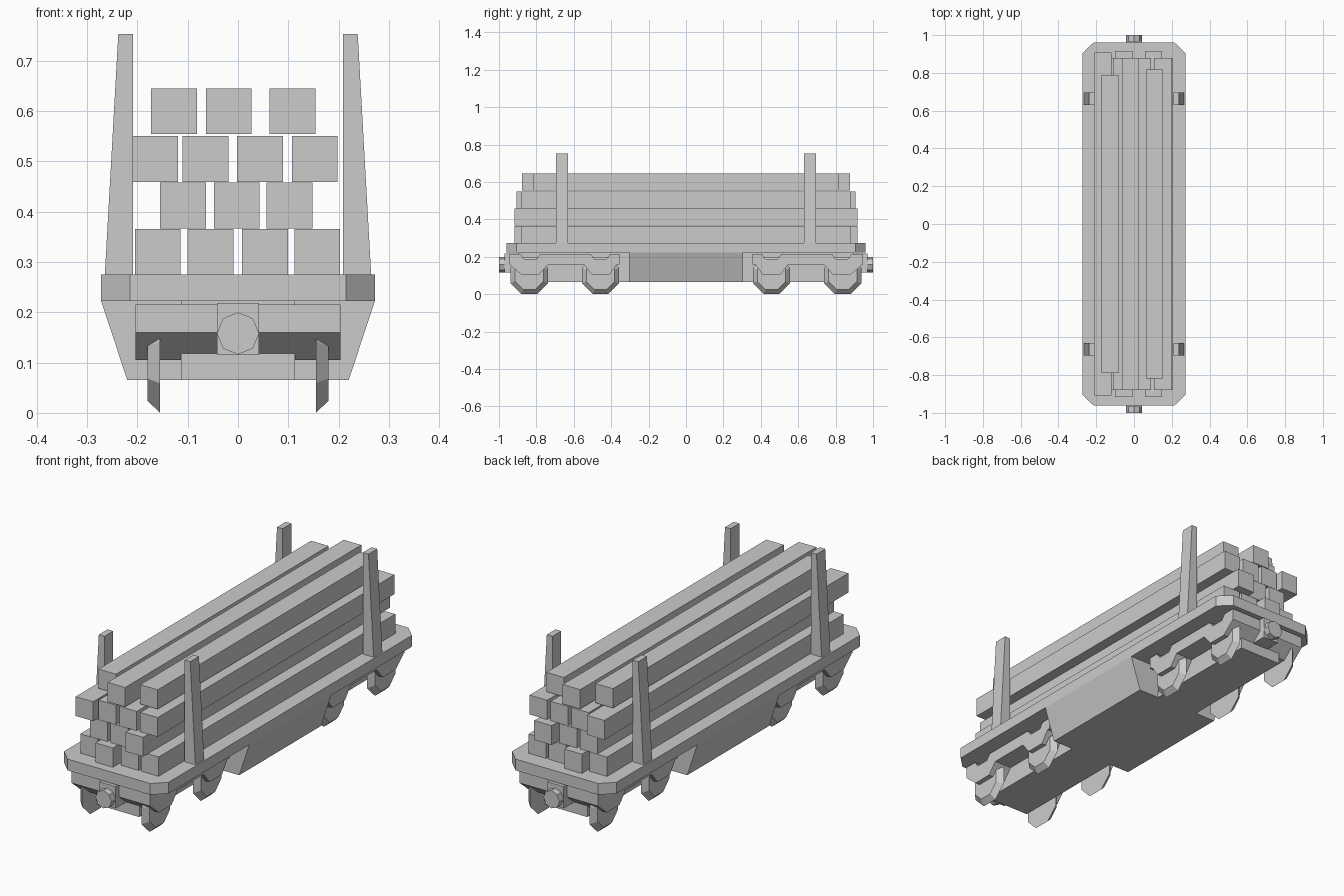
import bpy, bmesh, math

if "Cube" in bpy.data.objects:
    bpy.data.objects.remove(bpy.data.objects["Cube"])


def prism(name, profile, axis, a, b):
    """Extrude a closed 2D profile from a to b along an axis."""
    place = {'x': lambda p, t: (t, p[0], p[1]),
             'y': lambda p, t: (p[0], t, p[1]),
             'z': lambda p, t: (p[0], p[1], t)}[axis]
    bm = bmesh.new()
    base = bm.faces.new([bm.verts.new(place(p, a)) for p in profile])
    ext = bmesh.ops.extrude_face_region(bm, geom=[base])
    top = [v for v in ext['geom'] if isinstance(v, bmesh.types.BMVert)]
    i = 'xyz'.index(axis)
    for v in top:
        v.co[i] = b
    bmesh.ops.recalc_face_normals(bm, faces=bm.faces)
    return finish(name, bm)


def finish(name, bm):
    me = bpy.data.meshes.new(name)
    bm.to_mesh(me)
    bm.free()
    ob = bpy.data.objects.new(name, me)
    bpy.context.collection.objects.link(ob)
    return ob


def box(name, x0, x1, y0, y1, z0, z1):
    return prism(name, [(x0, z0), (x1, z0), (x1, z1), (x0, z1)], 'y', y0, y1)


def wheel(name, x_in, x_out, y, z, r_in, r_out):
    """Octagonal wheel, wider at the inner flange, flat side down."""
    bm = bmesh.new()
    rings = []
    for x, r in ((x_in, r_in), (x_out, r_out)):
        angles = [math.radians(22.5 + 45 * k) for k in range(8)]
        rings.append([bm.verts.new((x, y + r * math.cos(t), z + r * math.sin(t)))
                      for t in angles])
    bm.faces.new(rings[0])
    bm.faces.new(rings[1])
    for k in range(8):
        n = (k + 1) % 8
        bm.faces.new((rings[0][k], rings[0][n], rings[1][n], rings[1][k]))
    bmesh.ops.recalc_face_normals(bm, faces=bm.faces)
    return finish(name, bm)


# Deck with clipped corners
deck = [(0.272, -0.905), (0.272, 0.905), (0.215, 0.96), (-0.215, 0.96),
        (-0.272, 0.905), (-0.272, -0.905), (-0.215, -0.96), (0.215, -0.96)]
prism("deck", deck, 'z', 0.222, 0.275)

# Underframe: tapered middle skirt and narrow spine
prism("middle_skirt", [(-0.272, 0.222), (-0.22, 0.065), (0.22, 0.065), (0.272, 0.222)],
      'y', -0.305, 0.305)
box("spine", -0.113, 0.113, -0.895, 0.895, 0.065, 0.222)

# Wavy bogie frame profile, dipping over each axle
frame = [(0.355, 0.215), (0.355, 0.16), (0.37, 0.16), (0.41, 0.105), (0.505, 0.105),
         (0.545, 0.157), (0.74, 0.157), (0.785, 0.105), (0.88, 0.105), (0.945, 0.16),
         (0.945, 0.215), (0.885, 0.215), (0.865, 0.188), (0.80, 0.188), (0.78, 0.215),
         (0.51, 0.215), (0.49, 0.188), (0.425, 0.188), (0.405, 0.215)]

for s, end in ((-1, "front"), (1, "back")):
    prism(end + "_bogie_frame", [(s * y, z) for y, z in frame], 'x', -0.204, 0.204)

    # Coupling block and octagonal buffer
    box(end + "_coupling_block", -0.042, 0.042, *sorted((s * 0.87, s * 0.97)), 0.115, 0.218)
    octagon = [(0.042 * math.cos(k * math.pi / 4), 0.158 + 0.042 * math.sin(k * math.pi / 4))
               for k in range(8)]
    prism(end + "_buffer", octagon, 'y', s * 0.96, s * 1.0)

    for m, side in ((-1, "left"), (1, "right")):
        # Wheels
        for n, y in enumerate((0.457, 0.838)):
            wheel(f"{end}_{side}_wheel_{n + 1}", m * 0.155, m * 0.18, s * y, 0.1,
                  0.108, 0.082)
        # Tapered load stakes
        prism(f"{end}_{side}_stake",
              [(m * 0.209, 0.27), (m * 0.265, 0.27), (m * 0.238, 0.753), (m * 0.209, 0.753)],
              'y', s * 0.63, s * 0.695)

# Stacked timber: per layer, bottom height and (left edge, half length) of each beam
layers = [
    (0.275, [(-0.205, 0.88), (-0.10, 0.917), (0.008, 0.88), (0.112, 0.88)]),
    (0.367, [(-0.155, 0.88), (-0.048, 0.88), (0.057, 0.917)]),
    (0.459, [(-0.21, 0.907), (-0.11, 0.88), (-0.002, 0.88), (0.107, 0.88)]),
    (0.554, [(-0.173, 0.79), (-0.064, 0.878), (0.063, 0.817)]),
]
for i, (z, beams) in enumerate(layers):
    for j, (x, h) in enumerate(beams):
        box(f"timber_{i + 1}_{j + 1}", x, x + 0.091, -h, h, z, z + 0.091)
